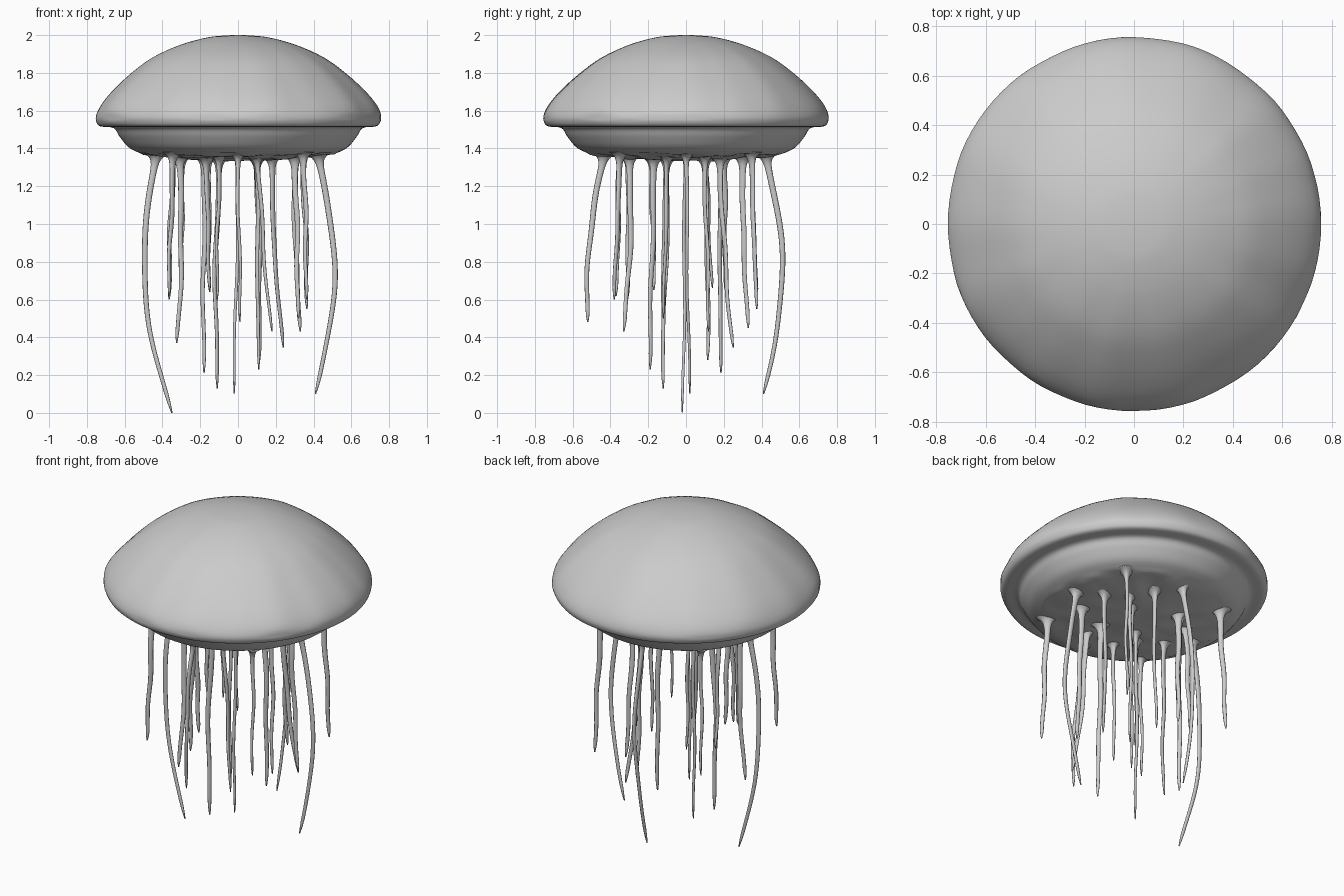
import bpy, bmesh, math
from mathutils import Vector, noise

if "Cube" in bpy.data.objects:
    bpy.data.objects.remove(bpy.data.objects["Cube"])

SIDES = 96


def make_object(name, bm):
    bmesh.ops.recalc_face_normals(bm, faces=bm.faces)
    mesh = bpy.data.meshes.new(name)
    bm.to_mesh(mesh)
    bm.free()
    for p in mesh.polygons:
        p.use_smooth = True
    ob = bpy.data.objects.new(name, mesh)
    bpy.context.collection.objects.link(ob)
    return ob


def smooth_curve(pts, steps):
    """Catmull-Rom through the points."""
    p = [Vector(q) for q in pts]
    p = [2 * p[0] - p[1]] + p + [2 * p[-1] - p[-2]]
    out = []
    for i in range(1, len(p) - 2):
        a, b, c, d = p[i - 1:i + 3]
        for s in range(steps):
            t = s / steps
            out.append(0.5 * (2 * b + (c - a) * t + (2 * a - 5 * b + 4 * c - d) * t * t
                              + (3 * b - a - 3 * c + d) * t ** 3))
    out.append(p[-2])
    return out


def bridge(bm, rings):
    n = len(rings[0])
    for a, b in zip(rings, rings[1:]):
        for i in range(n):
            j = (i + 1) % n
            bm.faces.new((a[i], a[j], b[j], b[i]))


def floor_z(r):
    return 1.335 + 0.035 * (r / 0.5) ** 2


# Bell: lathed profile with soft radial wrinkles on the dome and a lumpy underside
profile = [(0.06, 1.999), (0.16, 1.988), (0.30, 1.95), (0.45, 1.882), (0.57, 1.795),
           (0.67, 1.703), (0.73, 1.63), (0.755, 1.575), (0.752, 1.54), (0.73, 1.517),
           (0.66, 1.508), (0.63, 1.465), (0.59, 1.415), (0.55, 1.388), (0.49, floor_z(0.49)),
           (0.35, floor_z(0.35)), (0.2, floor_z(0.2)), (0.06, 1.335)]
bm = bmesh.new()
rings = []
for q in smooth_curve([(r, z, 0) for r, z in profile], 4):
    r, z = q.x, q.y
    ring = []
    for i in range(SIDES):
        a = 2 * math.pi * i / SIDES
        ca, sa = math.cos(a), math.sin(a)
        dome = max(0, min(1, (z - 1.52) / 0.1)) * max(0, min(1, (2.0 - z) / 0.12))
        w = noise.noise(Vector((ca * 3.2, sa * 3.2, z * 1.2)))
        lump = noise.noise(Vector((r * ca * 8, r * sa * 8, 3.0)))
        rr = r * (1 + (0.022 * dome + 0.004) * w)
        rr = min(rr, 0.757)
        zz = z + (0.014 * lump * min(1, r / 0.2) if z < 1.375 else 0)
        ring.append(bm.verts.new((rr * ca, rr * sa, zz)))
    rings.append(ring)
bridge(bm, rings)
for ring, z in ((rings[0], 2.0), (rings[-1], 1.335)):
    c = bm.verts.new((0, 0, z))
    for i in range(SIDES):
        bm.faces.new((ring[i], ring[(i + 1) % SIDES], c))
make_object("bell", bm)

# Tentacles: base x, base y, tip x, tip y, tip z, outward bow
tentacles = [
    # outer ring
    (-0.43, 0, -0.35, -0.02, 0.0, 0.105), (0.42, 0, 0.41, 0.02, 0.1, 0.095),
    (0, 0.42, -0.02, 0.41, 0.1, 0.095), (0, -0.43, 0.01, -0.52, 0.48, 0.035),
    (-0.345, 0.345, -0.365, 0.375, 0.6, 0), (0.345, -0.35, 0.365, -0.38, 0.6, 0),
    (-0.345, -0.35, -0.365, -0.37, 0.62, 0), (0.345, 0.345, 0.365, 0.375, 0.55, 0),
    # middle ring
    (-0.31, -0.1, -0.325, -0.12, 0.37, -0.02), (-0.3, 0.1, -0.3, 0.14, 0.66, 0),
    (0.3, 0.1, 0.33, 0.12, 0.43, -0.01), (0.3, -0.1, 0.32, -0.12, 0.5, 0),
    (0.1, -0.3, 0.18, -0.33, 0.43, -0.02), (-0.1, -0.3, -0.11, -0.31, 0.6, 0),
    (0.1, 0.3, 0.11, 0.33, 0.45, -0.01), (-0.16, 0.2, -0.15, 0.21, 0.64, 0),
    # inner ring
    (-0.18, 0.18, -0.18, 0.185, 0.21, 0), (0.18, 0.18, 0.24, 0.25, 0.345, -0.02),
    (-0.17, -0.18, -0.15, -0.17, 0.65, 0), (0.1, -0.17, 0.11, -0.19, 0.23, 0),
    (-0.1, -0.1, -0.11, -0.12, 0.13, 0.015), (0.1, 0.1, 0.115, 0.115, 0.28, 0.01),
]


def tentacle(k, bx, by, tx, ty, tz, bow):
    bm = bmesh.new()
    ang = math.atan2(by, bx)
    out = Vector((math.cos(ang), math.sin(ang), 0))
    side = Vector((-out.y, out.x, 0))
    top = Vector((bx, by, floor_z(math.hypot(bx, by)) + 0.012))
    tip = Vector((tx, ty, tz))
    length = top.z - tz
    rings, n, steps = [], 10, 40
    for s in range(steps + 1):
        t = (s / steps) ** 1.5          # denser rings near the flared root
        c = top.lerp(tip, t) + out * bow * math.sin(math.pi * t)
        c += (side * math.sin(7 * t + k) + out * 0.7 * math.sin(11 * t + 2 * k)) \
            * 0.007 * math.sin(math.pi * t)
        flare = 0.05 * math.exp(-t * length / 0.022)
        taper = (1 - 0.4 * t) * min(1, 0.35 + (1 - t) * 12)
        wide = 0.0175 * taper + flare
        thin = 0.0115 * taper + flare * 0.7
        rings.append([bm.verts.new(c + out * wide * math.cos(2 * math.pi * i / n)
                                   + side * thin * math.sin(2 * math.pi * i / n))
                      for i in range(n)])
    bridge(bm, rings)
    bm.faces.new(rings[0])
    bm.faces.new(rings[-1])
    make_object(f"tentacle_{k + 1:02d}", bm)


for k, row in enumerate(tentacles):
    tentacle(k, *row)
